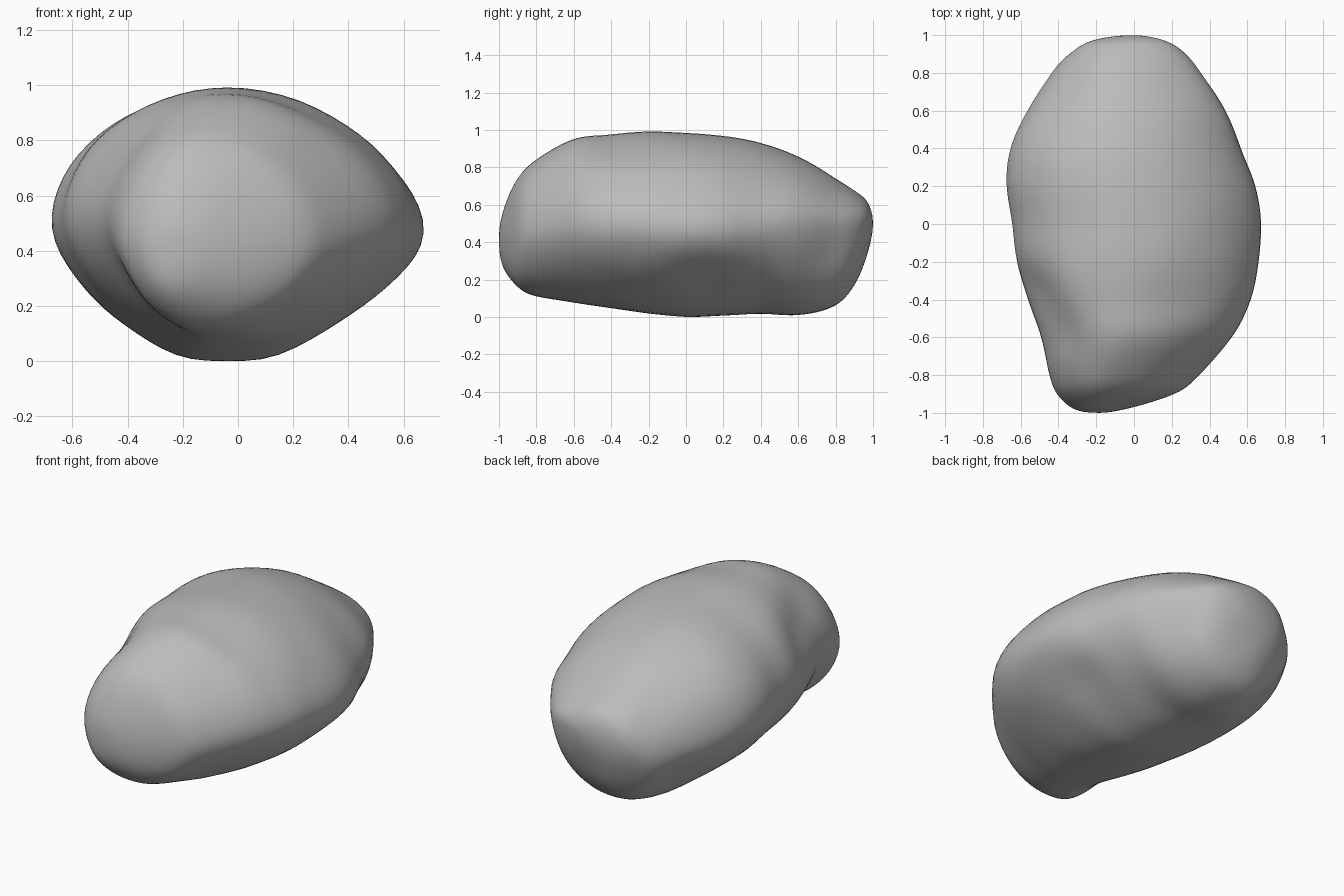
import bpy
import bmesh
import math
from mathutils import Vector, noise

# Remove the default cube
cube = bpy.data.objects.get("Cube")
if cube:
    bpy.data.objects.remove(cube, do_unlink=True)

# Cross-section limits along the length: y, x min, x max, z min, z max
STATIONS = [
    (-1, -.2, -.2, .42, .42),
    (-.98, -.32, -.04, .27, .56),
    (-.9, -.41, .22, .16, .74),
    (-.8, -.45, .35, .11, .85),
    (-.6, -.5, .53, .08, .96),
    (-.4, -.58, .63, .05, .985),
    (-.2, -.63, .67, .02, 1),
    (0, -.65, .685, 0, .99),
    (.2, -.68, .66, .01, .975),
    (.4, -.665, .575, .02, .935),
    (.6, -.575, .495, .01, .865),
    (.8, -.44, .37, .06, .745),
    (.9, -.345, .28, .17, .68),
    (.97, -.23, .17, .33, .62),
    (1, 0, 0, .51, .51),
]
SEGMENTS = 64
STEPS = 6

# Dents: centre, radius, depth
DENTS = [
    (Vector((-.37, -.53, .76)), .15, .04),
    (Vector((-.5, -.36, .7)), .15, .04),
    (Vector((.46, .1, .18)), .2, .04),
    (Vector((.38, .78, .32)), .15, .03),
    (Vector((.24, -.4, .9)), .15, .015),
]


def station_at(i):
    """Station by index; past each tip the section turns over, giving round ends."""
    last = len(STATIONS) - 1
    if 0 <= i <= last:
        return STATIONS[i]
    y, left, right, low, high = STATIONS[1 if i < 0 else last - 1]
    return y, right, left, high, low


def blend(a, b, c, d, t):
    """Smooth curve through b and c."""
    return tuple(
        q + t / 2 * (r - p + t * (2 * p - 5 * q + 4 * r - s + t * (3 * (q - r) + s - p)))
        for p, q, r, s in zip(a, b, c, d))


def mix(a, b, t):
    return a + (b - a) * t


def ramp(value, start, end):
    t = min(1, max(0, (value - start) / (end - start)))
    return t * t * (3 - 2 * t)


def section_point(station, angle):
    """Point on a lopsided rounded section with a wedge-shaped, flattened base."""
    y, left, right, low, high = station
    across, up = math.cos(angle), math.sin(angle)
    front = ramp(-y, .2, .8)
    back = ramp(y, .2, .8)
    tip = ramp(abs(y), .65, 1)

    # Each quarter has its own fullness, evening out to an oval at the tips
    side = (across + 1) / 2
    if up > 0:
        upper_left = mix(mix(2.05, 1.85, front), 1.85, back)
        power = mix(upper_left, 1.7, side)
    else:
        lower_left = mix(1.5, 1.3, back)
        lower_right = mix(1.55, 1.85, back)
        power = mix(lower_left, lower_right, side)
    power = mix(power, 1.95, tip)
    size = (abs(across) ** power + abs(up) ** power) ** (-1 / power)

    crest = (left + right) / 2 - mix(.05, .08, front) * (right - left)
    share = mix(mix(.49, .47, side), mix(.5, .64, side), back)
    waist = low + (high - low) * share
    x = crest + across * size * ((right - crest) if across > 0 else (crest - left))
    if up > 0:
        z = waist + up * size * (high - waist)
    else:
        z = waist + max(up * size * mix(1.06, 1, tip), -1) * (waist - low)
    return Vector((x, y, z))


def make_rock(name):
    bm = bmesh.new()

    # Rings lofted through the stations
    rings = []
    for i in range(len(STATIONS) - 1):
        near = [station_at(i + k) for k in (-1, 0, 1, 2)]
        for step in range(STEPS):
            if i + step == 0:
                continue
            station = blend(*near, step / STEPS)
            rings.append([bm.verts.new(section_point(station, math.tau * j / SEGMENTS))
                          for j in range(SEGMENTS)])
    for a, b in zip(rings, rings[1:]):
        for j in range(SEGMENTS):
            k = (j + 1) % SEGMENTS
            bm.faces.new((a[j], a[k], b[k], b[j]))

    # Closed ends
    for ring, tip in ((rings[0], STATIONS[0]), (rings[-1], STATIONS[-1])):
        pole = bm.verts.new((tip[1], tip[0], tip[3]))
        for j in range(SEGMENTS):
            bm.faces.new((ring[j], ring[(j + 1) % SEGMENTS], pole))
    bmesh.ops.recalc_face_normals(bm, faces=bm.faces)
    bm.normal_update()

    # Dents and gentle lumps pushed along the normals
    for v in bm.verts:
        push = .007 * noise.noise(v.co * 5)
        for centre, radius, depth in DENTS:
            push -= depth * math.exp(-((v.co - centre).length / radius) ** 2)
        v.co += v.normal * push
    for _ in range(6):
        bmesh.ops.smooth_vert(bm, verts=bm.verts, factor=.5,
                              use_axis_x=True, use_axis_y=True, use_axis_z=True)

    # Rest on the ground
    floor = min(v.co.z for v in bm.verts)
    bmesh.ops.translate(bm, verts=bm.verts, vec=(0, 0, -floor))

    mesh = bpy.data.meshes.new(name)
    bm.to_mesh(mesh)
    bm.free()
    mesh.shade_smooth()
    obj = bpy.data.objects.new(name, mesh)
    bpy.context.collection.objects.link(obj)
    return obj


# Grey stone material
stone = bpy.data.materials.new("grey_stone")
stone.use_nodes = True
grey = (.5, .5, .5, 1)
stone.diffuse_color = grey
stone.node_tree.nodes["Principled BSDF"].inputs["Base Color"].default_value = grey

rock = make_rock("rock")
rock.data.materials.append(stone)
